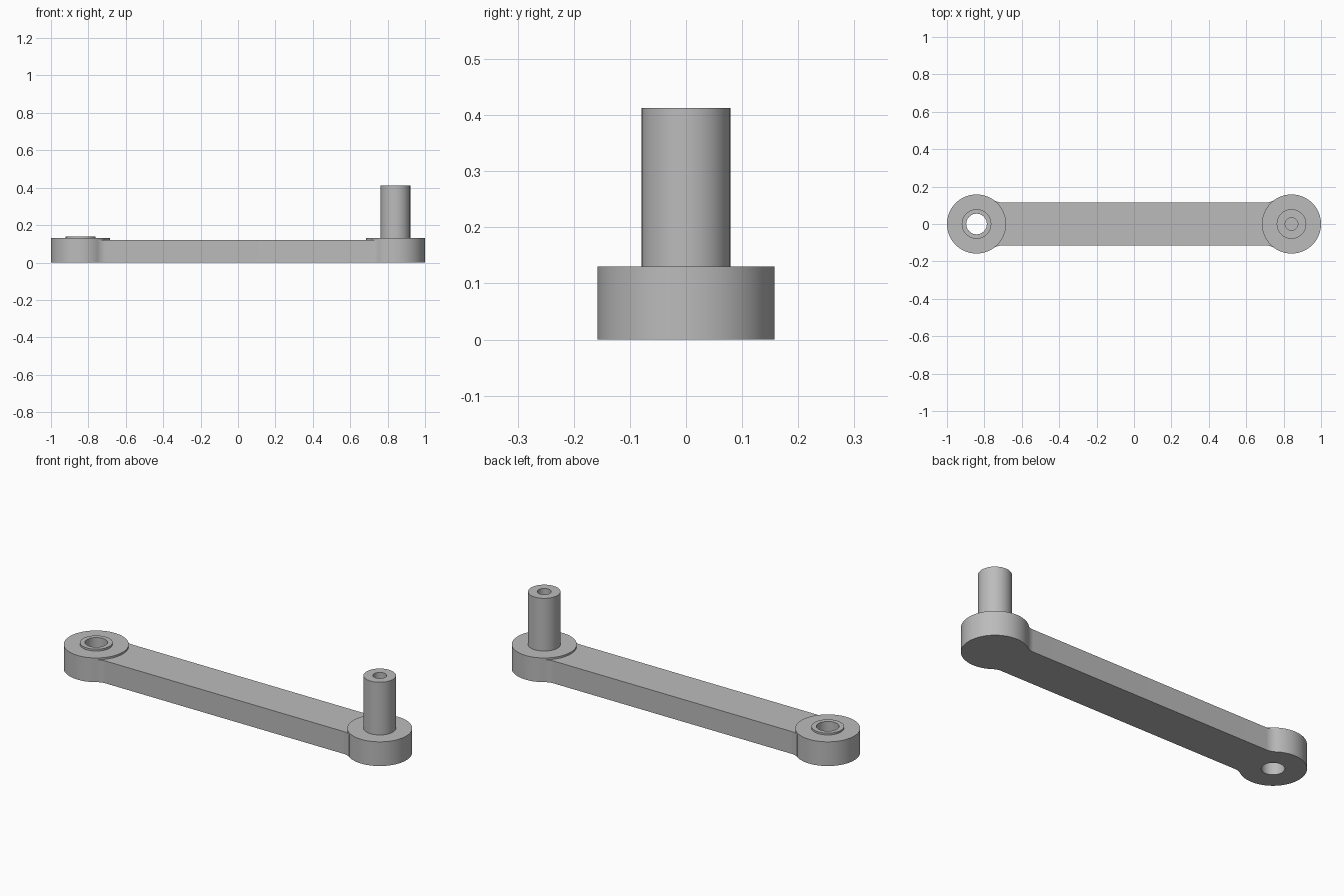
import bpy, bmesh, math
from mathutils import Vector

if "Cube" in bpy.data.objects:
    bpy.data.objects.remove(bpy.data.objects["Cube"], do_unlink=True)

HUB_X, HUB_R, HUB_H = 0.842, 0.158, 0.13
BAR_W, BAR_H, FILLET = 0.115, 0.12, 0.08
HOLE_R, RIM_R, PIN_R, BORE_R = 0.055, 0.079, 0.079, 0.034
RIM_TOP, PIN_TOP, BORE_FLOOR = 0.14, 0.413, 0.26
SIDES = 96

steel = bpy.data.materials.new("grey_steel")
steel.use_nodes = True
colour = (0.5, 0.5, 0.5, 1)
steel.diffuse_color = colour
steel.node_tree.nodes["Principled BSDF"].inputs["Base Color"].default_value = colour


def make_object(name, bm):
    bmesh.ops.recalc_face_normals(bm, faces=bm.faces)
    mesh = bpy.data.meshes.new(name)
    bm.to_mesh(mesh)
    bm.free()
    mesh.materials.append(steel)
    obj = bpy.data.objects.new(name, mesh)
    bpy.context.collection.objects.link(obj)
    return obj


def lathe(name, x, profile, closed):
    """Turn a (radius, height) profile about the vertical axis at x."""
    bm = bmesh.new()
    verts = [bm.verts.new((x + r, 0, z)) for r, z in profile]
    edges = [bm.edges.new(pair) for pair in zip(verts, verts[1:])]
    if closed:
        edges.append(bm.edges.new((verts[-1], verts[0])))
    bmesh.ops.spin(bm, geom=verts + edges, cent=(x, 0, 0), axis=(0, 0, 1),
                   angle=math.tau, steps=SIDES, use_merge=True)
    bmesh.ops.remove_doubles(bm, verts=bm.verts, dist=1e-5)
    return make_object(name, bm)


# Bar outline: one filleted corner, mirrored to the other three
fy = BAR_W + FILLET
fdx = math.sqrt((HUB_R + FILLET) ** 2 - fy ** 2)
sweep = math.atan2(fdx, fy)
corner = [Vector((HUB_X - fdx + FILLET * math.sin(sweep * i / 12),
                  fy - FILLET * math.cos(sweep * i / 12))) for i in range(13)]
corner.append(Vector((HUB_X - 0.07, 0.1)))
upper = [(-p.x, p.y) for p in reversed(corner)] + [(p.x, p.y) for p in corner]
outline = upper + [(x, -y) for x, y in reversed(upper)]

bm = bmesh.new()
base = bm.faces.new([bm.verts.new((x, y, 0)) for x, y in outline])
top = bmesh.ops.extrude_face_region(bm, geom=[base], use_keep_orig=True)
bmesh.ops.translate(bm, vec=(0, 0, BAR_H),
                    verts=[v for v in top["geom"] if isinstance(v, bmesh.types.BMVert)])
arm = make_object("crank_arm", bm)

# Bored hub with raised rim
eye = lathe("bored_hub", -HUB_X, [
    (HOLE_R, 0), (HUB_R, 0), (HUB_R, HUB_H), (RIM_R, HUB_H),
    (RIM_R, RIM_TOP), (HOLE_R, RIM_TOP)], True)

# Hub carrying the upright pin with a blind bore
pin = lathe("pin_hub", HUB_X, [
    (0, 0), (HUB_R, 0), (HUB_R, HUB_H), (PIN_R, HUB_H), (PIN_R, PIN_TOP),
    (BORE_R, PIN_TOP), (BORE_R, BORE_FLOOR), (0, BORE_FLOOR)], False)

# Fuse the hubs into the arm
bpy.context.view_layer.objects.active = arm
for hub in (eye, pin):
    union = arm.modifiers.new("fuse_" + hub.name, "BOOLEAN")
    union.operation = "UNION"
    union.solver = "EXACT"
    union.object = hub
    bpy.ops.object.modifier_apply(modifier=union.name)
    bpy.data.objects.remove(hub, do_unlink=True)

bpy.ops.object.select_all(action="DESELECT")
arm.select_set(True)
bpy.ops.object.shade_smooth_by_angle(angle=math.radians(30))
